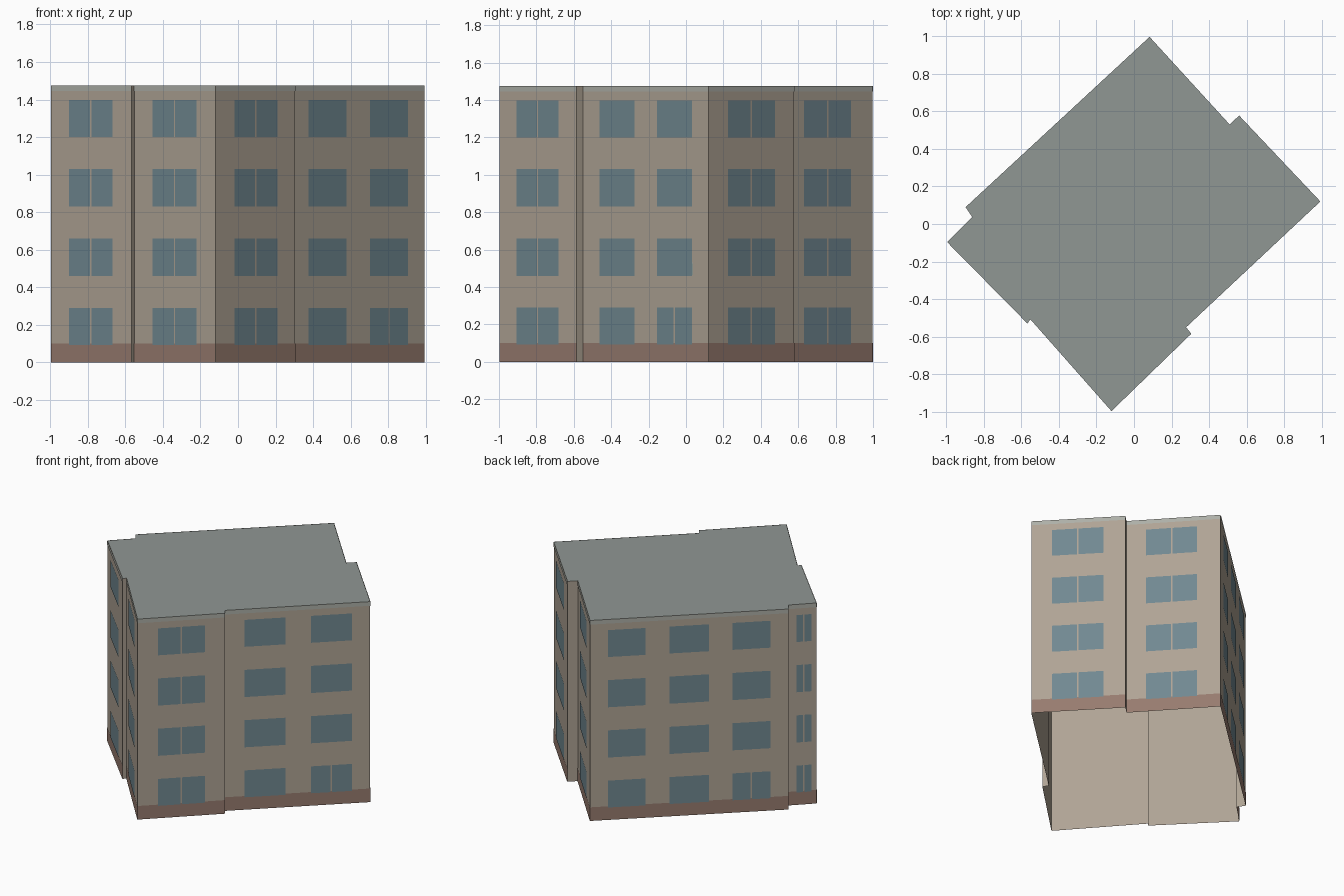
import bpy, bmesh
from mathutils import Vector

if "Cube" in bpy.data.objects:
    bpy.data.objects.remove(bpy.data.objects["Cube"])

H = 1.475
# footprint, counter-clockwise from the front corner
PLAN = [(-0.12, -0.997), (0.305, -0.585), (0.278, -0.55), (0.993, 0.12),
        (0.56, 0.578), (0.51, 0.53), (0.083, 0.997), (-0.897, 0.09),
        (-0.862, 0.037), (-0.996, -0.096), (-0.568, -0.53), (-0.552, -0.508)]
ROWS = [(0.092, 0.29), (0.46, 0.66), (0.83, 1.03), (1.20, 1.398)]
PAIR, SINGLE = True, False
# facade edge index -> windows (start, end along the edge, split in two panes)
FACADES = {
    0: [(0.23, 0.77, PAIR)],
    2: [(0.134, 0.415, SINGLE), (0.592, 0.873, SINGLE)],
    3: [(0.22, 0.77, PAIR)],
    5: [(0.21, 0.75, PAIR)],
    6: [(0.09, 0.28, SINGLE), (0.40, 0.60, SINGLE), (0.717, 0.91, SINGLE)],
    8: [(0.27, 0.82, PAIR)],
    9: [(0.23, 0.77, PAIR)],
    11: [(0.23, 0.77, PAIR)],
}
DOORS = {(2, 1), (6, 2)}   # ground-floor openings that are split as well


def material(name, rgb):
    m = bpy.data.materials.new(name)
    m.diffuse_color = (*rgb, 1)
    m.use_nodes = True
    m.node_tree.nodes["Principled BSDF"].inputs["Base Color"].default_value = m.diffuse_color
    return m


def finish(name, bm, mat):
    mesh = bpy.data.meshes.new(name)
    bm.to_mesh(mesh)
    bm.free()
    mesh.materials.append(mat)
    ob = bpy.data.objects.new(name, mesh)
    bpy.context.collection.objects.link(ob)
    return ob


def panel(bm, edge, f0, f1, z0, z1, off):
    """Upright outward-facing rectangle lying on one facade edge."""
    a, b = Vector(PLAN[edge]), Vector(PLAN[(edge + 1) % len(PLAN)])
    d = (b - a).normalized()
    n = Vector((d.y, -d.x)) * off
    p, q = a.lerp(b, f0) + n, a.lerp(b, f1) + n
    return bm.faces.new([bm.verts.new((v.x, v.y, z)) for v, z in
                         ((p, z0), (q, z0), (q, z1), (p, z1))])


def edge_length(edge):
    return (Vector(PLAN[(edge + 1) % len(PLAN)]) - Vector(PLAN[edge])).length


wall_mat = material("wall", (0.43, 0.37, 0.30))
roof_mat = material("roof", (0.28, 0.31, 0.295))
trim_mat = material("trim", (0.42, 0.43, 0.39))
brick_mat = material("brick", (0.31, 0.20, 0.16))
glass_mat = material("glass", (0.165, 0.25, 0.285))
rail_mat = material("balcony", (0.30, 0.36, 0.33))

# walls, open underneath
bm = bmesh.new()
for e in range(len(PLAN)):
    panel(bm, e, 0, 1, 0, H, 0)
bmesh.ops.remove_doubles(bm, verts=bm.verts, dist=1e-5)
finish("walls", bm, wall_mat)

# flat roof
bm = bmesh.new()
bm.faces.new([bm.verts.new((x, y, H)) for x, y in PLAN])
finish("roof", bm, roof_mat)

# brick plinth and eaves band on the main facades
for name, z0, z1, mat in (("plinth", 0, 0.10, brick_mat),
                          ("eaves_band", H - 0.03, H, trim_mat)):
    bm = bmesh.new()
    for e in FACADES:
        panel(bm, e, 0, 1, z0, z1, 0.002)
    finish(name, bm, mat)

# window panes
bm = bmesh.new()
for e, windows in FACADES.items():
    gap = 0.005 / edge_length(e)
    for i, (f0, f1, split) in enumerate(windows):
        for r, (z0, z1) in enumerate(ROWS):
            if split or (r == 0 and (e, i) in DOORS):
                mid = (f0 + f1) / 2
                panel(bm, e, f0, mid - gap, z0, z1, 0.004)
                panel(bm, e, mid + gap, f1, z0, z1, 0.004)
            else:
                panel(bm, e, f0, f1, z0, z1, 0.004)
finish("windows", bm, glass_mat)


def balcony_box(name, z0, z1, depth, mat):
    bm = bmesh.new()
    face = panel(bm, 2, 0.59, 0.875, z0, z1, 0.0)
    n = face.normal if face.normal.length else None
    face.normal_update()
    out = bmesh.ops.extrude_face_region(bm, geom=[face])["geom"]
    bmesh.ops.translate(bm, vec=face.normal * depth,
                        verts=[v for v in out if isinstance(v, bmesh.types.BMVert)])
    bmesh.ops.recalc_face_normals(bm, faces=bm.faces)
    finish(name, bm, mat)


# shallow balcony front with a pale handrail
balcony_box("balcony_front", 0.465, 0.525, 0.012, rail_mat)
balcony_box("balcony_handrail", 0.525, 0.532, 0.013, trim_mat)
